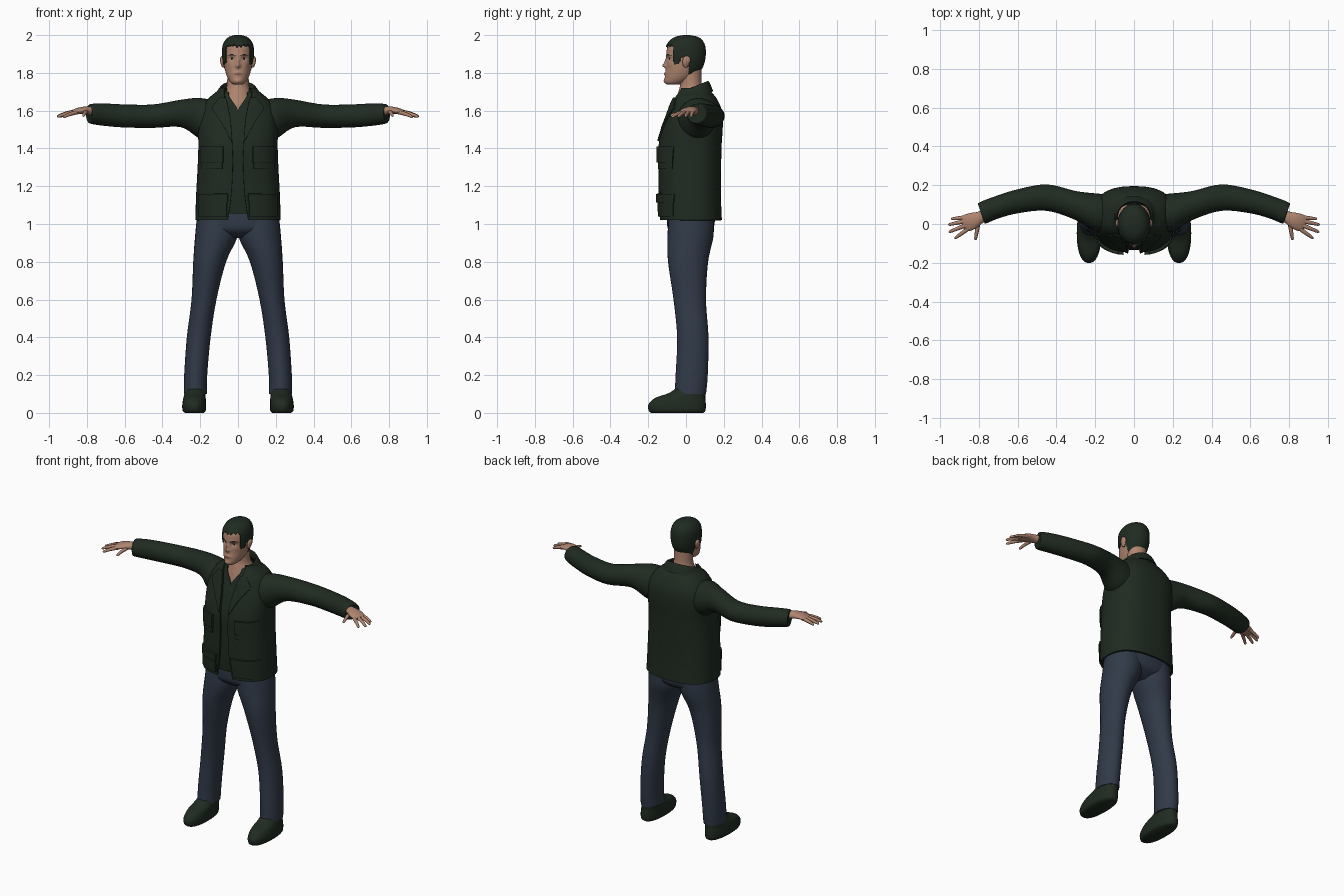
import bpy, bmesh, math
from mathutils import Vector

if "Cube" in bpy.data.objects:
    bpy.data.objects.remove(bpy.data.objects["Cube"], do_unlink=True)


def make_material(name, rgb):
    m = bpy.data.materials.new(name)
    m.use_nodes = True
    m.diffuse_color = (*rgb, 1)
    m.node_tree.nodes["Principled BSDF"].inputs["Base Color"].default_value = (*rgb, 1)
    return m


GREEN = make_material("dark green cloth", (0.014, 0.024, 0.015))
DENIM = make_material("blue denim", (0.03, 0.042, 0.065))
SKIN = make_material("skin", (0.43, 0.235, 0.16))
LIP = make_material("lip", (0.27, 0.12, 0.09))
DARK = make_material("dark brow", (0.012, 0.01, 0.008))
WHITE = make_material("eye white", (0.4, 0.36, 0.32))


def spow(a, p):
    return math.copysign(abs(a) ** p, a)


def resample(secs, steps):
    """Smooth curve through sections of any number of values."""
    out = []
    for i in range(len(secs) - 1):
        a, b, c, d = (secs[min(max(i + k, 0), len(secs) - 1)] for k in (-1, 0, 1, 2))
        for k in range(steps):
            t = k / steps
            out.append([q + 0.5 * t * (r - p + t * (2 * p - 5 * q + 4 * r - s + t * (3 * (q - r) + s - p)))
                        for p, q, r, s in zip(a, b, c, d)])
    return out + [list(secs[-1])]


def finish(name, bm, mat, mirror=False, solid=0.0):
    me = bpy.data.meshes.new(name)
    bm.to_mesh(me)
    bm.free()
    ob = bpy.data.objects.new(name, me)
    bpy.context.scene.collection.objects.link(ob)
    me.materials.append(mat)
    if solid:
        mod = ob.modifiers.new("thickness", "SOLIDIFY")
        mod.thickness, mod.offset = solid, -1
    if mirror:
        mod = ob.modifiers.new("mirror", "MIRROR")
        mod.use_mirror_merge = False
    if solid or mirror:
        bpy.context.view_layer.update()
        dg = bpy.context.evaluated_depsgraph_get()
        baked = bpy.data.meshes.new_from_object(ob.evaluated_get(dg))
        ob.modifiers.clear()
        ob.data = baked
    ob.data.shade_smooth()
    ob.data.set_sharp_from_angle(angle=math.radians(50))
    return ob


def loft(name, secs, mat, axis=(0, 0, 1), n=32, p=1.0, steps=5, opened=False,
         keep=None, mirror=False, solid=0.0):
    """Section: x, y, z, radius u, radius v, front gap, slant."""
    d = Vector(axis).normalized()
    u = Vector((1, 0, 0)) if d.z > 0.99 else Vector((0, 0, 1)).cross(d).normalized()
    v = d.cross(u)
    bm = bmesh.new()
    rings = []
    full = [tuple(s) + (0,) * (7 - len(s)) for s in secs]
    for x, y, z, ru, rv, gap, slant in resample(full, steps):
        g = math.asin(min(1, max(0, gap) / ru) ** (1 / p)) if opened else 0
        ring = []
        for k in range(n):
            t = g + 2 * (math.pi - g) * k / (n - 1 if opened else n)
            off = u * (ru * spow(math.sin(t), p)) - v * (rv * spow(math.cos(t), p))
            ring.append(bm.verts.new(Vector((x, y, z)) + off + d * (slant * off.y)))
        rings.append(ring)
    for a, b in zip(rings, rings[1:]):
        for k in range(n - 1 if opened else n):
            j = (k + 1) % n
            bm.faces.new((a[k], a[j], b[j], b[k]))
    if not opened:
        bm.faces.new(rings[0][::-1])
        bm.faces.new(rings[-1])
    bmesh.ops.recalc_face_normals(bm, faces=bm.faces[:])
    if keep:
        gone = [f for f in bm.faces if not keep(f.calc_center_median())]
        bmesh.ops.delete(bm, geom=gone, context="FACES")
    return finish(name, bm, mat, mirror, solid)


# Jacket body, open down the front, with the shirt inside
BOX = 0.8
body = [(0, .025, 1.02, .226, .165, .055), (0, .02, 1.15, .222, .165, .036), (0, .02, 1.3, .214, .166, .028),
        (0, .022, 1.42, .21, .167, .03), (0, .038, 1.52, .212, .157, .04), (0, .05, 1.6, .2, .14, .055),
        (0, .048, 1.66, .162, .117, .07), (0, .042, 1.7, .115, .092, .075), (0, .04, 1.72, .1, .08, .07)]
loft("jacket_body", body, GREEN, n=64, p=BOX, opened=True, solid=.012)
vee = [0, 0, 0, 0, 0, 0, .036, .06, .06]
shirt = [(x, y, max(z, 1.055), a - .014, b - .014, w) for (x, y, z, a, b, _), w in zip(body, vee)]
loft("shirt", shirt, GREEN, n=64, p=BOX, opened=True, solid=.005)
loft("jacket_collar", [(0, .04, 1.68, .082, .072, .05, .4), (0, .036, 1.722, .086, .078, .05, .4),
                       (0, .036, 1.715, .1, .088, .05, .4), (0, .036, 1.66, .132, .108, .06, .4)],
     GREEN, n=48, opened=True, solid=.006)

dense_body = resample(body, 12)


def chest_y(x, z):
    """Front surface of the jacket."""
    _, cy, _, a, b, _ = min(dense_body, key=lambda s: abs(s[2] - z))
    s = min(1, abs(x) / a) ** (1 / BOX)
    return cy - b * math.sqrt(1 - s * s) ** BOX


def patch(name, edges, lift, solid=.016):
    """Cloth plate on the chest; each edge row is inner x, outer x, z."""
    bm = bmesh.new()
    rows = []
    for x0, x1, z in edges:
        xs = [x0 + (x1 - x0) * i / 8 for i in range(9)]
        rows.append([bm.verts.new((x, chest_y(x, z) - lift, z)) for x in xs])
    for a, b in zip(rows, rows[1:]):
        for i in range(8):
            bm.faces.new((a[i], a[i + 1], b[i + 1], b[i]))
    return finish(name, bm, GREEN, True, solid)


def rows(x0, x1, z0, z1, n=6):
    return [(x0, x1, z0 + (z1 - z0) * i / n) for i in range(n + 1)]


# Lapels, front hems and pockets with flaps
patch("lapels", resample([(.031, .036, 1.44), (.038, .09, 1.54), (.05, .138, 1.61),
                          (.056, .125, 1.635), (.065, .1, 1.67)], 4), .01, .014)
patch("chest_pockets", rows(.085, .197, 1.29, 1.38), .008)
patch("chest_pocket_flaps", rows(.08, .2, 1.325, 1.41), .016, .02)
patch("hip_pockets", rows(.06, .208, 1.04, 1.14), .01)
patch("hip_pocket_flaps", rows(.055, .212, 1.115, 1.16), .016, .02)

# Sleeves
loft("sleeves", [(.1, .05, 1.55, .1, .095), (.2, .06, 1.56, .098, .107), (.3, .095, 1.585, .075, .073),
                 (.45, .136, 1.571, .068, .062), (.6, .117, 1.572, .062, .061),
                 (.71, .085, 1.579, .057, .059, 0, .15), (.78, .057, 1.583, .054, .052, 0, .33),
                 (.787, .054, 1.583, .044, .04, 0, .33)],
     GREEN, axis=(1, 0, 0), mirror=True)

# Hands: palm, four fingers and thumb
loft("palms", [(.74, .06, 1.592, .028, .024), (.79, .035, 1.6, .031, .023), (.83, .017, 1.601, .042, .018),
               (.865, .004, 1.594, .043, .014), (.885, -.004, 1.588, .03, .008)],
     SKIN, axis=(1, -.4, 0), n=20, mirror=True)
fingers = {"little": ((.872, .034, 1.592), (.943, .026, 1.568)), "ring": ((.876, .014, 1.593), (.958, -.004, 1.568)),
           "middle": ((.872, -.008, 1.592), (.955, -.042, 1.567)), "index": ((.858, -.026, 1.59), (.925, -.075, 1.565)),
           "thumb": ((.805, -.006, 1.592), (.818, -.083, 1.572))}
for label, (root, tip) in fingers.items():
    a, b = Vector(root), Vector(tip)
    spots = ((-.15, .011), (.3, .0105), (.65, .009), (.92, .007), (1, .002))
    bend = [a.lerp(b, f) + Vector((0, 0, .012 * f * (1 - f))) for f, r in spots]
    loft(label + "_fingers", [(*c, r, r) for c, (f, r) in zip(bend, spots)], SKIN,
         axis=b - a, n=12, steps=3, mirror=True)

# Jeans
loft("jeans_hips", [(0, .028, 1.1, .205, .125), (0, .026, 1.02, .216, .127), (0, .024, .965, .2, .115),
                    (0, .022, .925, .11, .06)], DENIM, n=48, p=.85)
loft("jeans_legs", [(.11, .028, 1.06, .105, .115), (.114, .024, .94, .113, .122), (.15, .011, .8, .087, .106),
                    (.18, .02, .6, .066, .086), (.208, .036, .4, .063, .083), (.224, .03, .2, .061, .085),
                    (.226, .023, .1, .061, .083)], DENIM, mirror=True)

# Shoes
loft("shoes", [(.23, -.046, 0, .05, .138), (.232, -.047, .012, .061, .15), (.232, -.047, .045, .063, .152),
               (.23, -.03, .08, .059, .132), (.228, .006, .105, .054, .096), (.226, .025, .14, .046, .066)],
     GREEN, n=36, p=.88, steps=4, mirror=True)

# Neck and upper chest
loft("neck", [(0, .05, 1.57, .13, .118), (0, .045, 1.64, .1, .1), (0, .03, 1.7, .07, .07),
              (0, .026, 1.74, .058, .057), (0, .024, 1.82, .057, .057)], SKIN)

# Head: rows of height, half width, front, back
skull = [(1.738, .022, -.1, -.04), (1.75, .04, -.112, .0), (1.78, .058, -.112, .05), (1.82, .07, -.106, .08),
         (1.86, .076, -.102, .094), (1.9, .078, -.104, .098), (1.94, .074, -.097, .094),
         (1.97, .059, -.074, .077), (1.986, .038, -.046, .052), (1.994, .01, -.008, .014)]


def skull_sections(grow, rise):
    return [(0, (f + b) / 2, z + rise, r + grow, (b - f) / 2 + grow) for z, r, f, b in skull]


head = loft("head", skull_sections(0, 0), SKIN, n=128, steps=9)
# Features: x, z, spread x, spread z, push forward
features = [(0, 1.838, .012, .012, .02), (0, 1.86, .009, .016, .011), (.033, 1.874, .014, .009, -.008),
            (.028, 1.894, .022, .006, .003), (0, 1.796, .022, .008, .006), (0, 1.757, .02, .01, .005),
            (.045, 1.845, .015, .014, .003)]
for vert in head.data.vertices:
    x, y, z = vert.co
    if y < -.02:
        vert.co.y -= sum(k * math.exp(-((abs(x) - fx) / sx) ** 2 - ((z - fz) / sz) ** 2)
                         for fx, fz, sx, sz, k in features)
# Painted face areas: slot, x, z, half width, half height
paint = [(1, 0, 1.795, .022, .0055), (3, .032, 1.876, .015, .0055), (2, .032, 1.876, .006, .006),
         (2, .034, 1.894, .022, .0042)]
for m in (LIP, DARK, WHITE):
    head.data.materials.append(m)
for face in head.data.polygons:
    x, y, z = face.center
    for slot, px, pz, w, h in paint:
        if y < -.04 and ((abs(x) - px) / w) ** 2 + ((z - pz) / h) ** 2 < 1:
            face.material_index = slot


# Hair cap with sideburns, and ears
def is_hair(c):
    jag = .004 * math.sin(c.x * 260) + .003 * math.sin(c.y * 310)
    return (c.z > 1.945 + jag or (c.y > -.068 and c.z > 1.88 + jag)
            or (-.066 < c.y < -.03 and c.z > 1.848 + jag) or (c.y > .018 and c.z > 1.79 + jag))


loft("hair", skull_sections(.007, .006), GREEN, n=96, steps=9, keep=is_hair, solid=.008)
loft("ears", [(.076, .0, 1.828, .006, .006), (.08, -.002, 1.84, .009, .014), (.084, .002, 1.862, .011, .021),
              (.085, .004, 1.88, .009, .017), (.083, .004, 1.889, .004, .006)],
     SKIN, n=16, steps=3, mirror=True)
